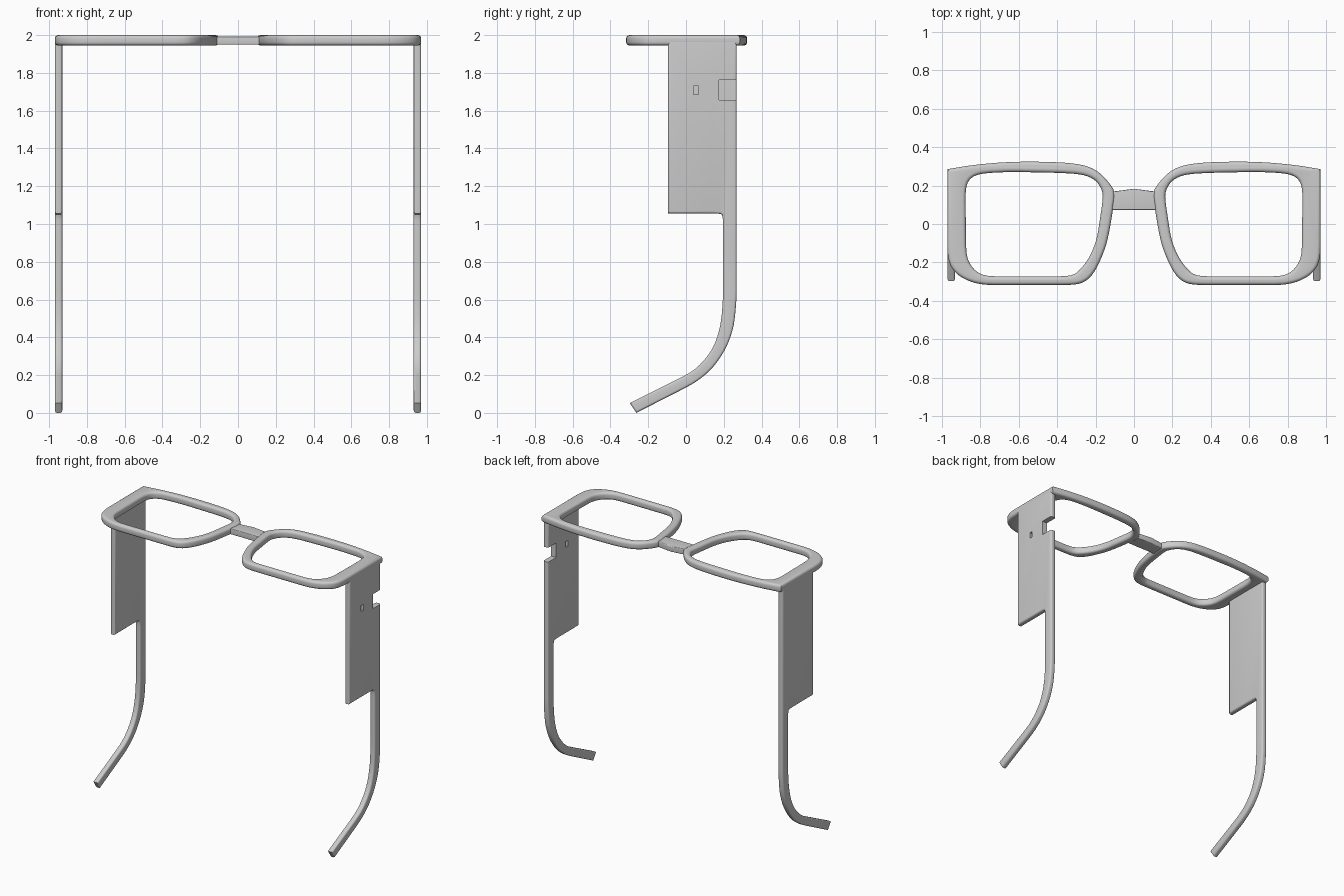
import bpy
import math
from mathutils import Matrix, Vector

cube = bpy.data.objects.get("Cube")
if cube:
    bpy.data.objects.remove(cube, do_unlink=True)

GREY = (0.6, 0.6, 0.6, 1.0)
material = bpy.data.materials.new("plain grey")
material.use_nodes = True
material.diffuse_color = GREY
material.node_tree.nodes["Principled BSDF"].inputs["Base Color"].default_value = GREY


def soften(points, rounds=2):
    """Cut the gentle corners of a closed outline, keeping the sharp ones."""
    pts = [Vector(p) for p in points]
    for _ in range(rounds):
        out = []
        for i, p in enumerate(pts):
            a, b = pts[i - 1] - p, pts[(i + 1) % len(pts)] - p
            if (-a).angle(b) > math.radians(48):
                out.append(p)
            else:
                out += [p + v.normalized() * min(v.length / 4, 0.03) for v in (a, b)]
        pts = out
    return pts


def plate(name, outlines, thickness, bevel, matrix):
    """Filled outline with holes, thickened and given rounded edges."""
    curve = bpy.data.curves.new(name, "CURVE")
    curve.dimensions = "2D"
    curve.fill_mode = "BOTH"
    curve.extrude = thickness / 2 - bevel
    curve.bevel_depth = bevel
    curve.bevel_resolution = 3
    curve.offset = -bevel
    for outline in outlines:
        spline = curve.splines.new("POLY")
        spline.points.add(len(outline) - 1)
        for point, (x, y) in zip(spline.points, outline):
            point.co = (x, y, 0, 1)
        spline.use_cyclic_u = True
    obj = bpy.data.objects.new(name, curve)
    bpy.context.collection.objects.link(obj)
    bpy.ops.object.select_all(action="DESELECT")
    obj.select_set(True)
    bpy.context.view_layer.objects.active = obj
    bpy.ops.object.convert(target="MESH")
    obj = bpy.context.object
    bpy.ops.object.mode_set(mode="EDIT")
    bpy.ops.mesh.select_all(action="SELECT")
    bpy.ops.mesh.remove_doubles(threshold=0.0002)
    bpy.ops.mesh.normals_make_consistent(inside=False)
    bpy.ops.object.mode_set(mode="OBJECT")
    obj.data.transform(matrix)
    obj.data.materials.clear()
    obj.data.materials.append(material)
    bpy.ops.object.shade_smooth_by_angle(angle=math.radians(35))
    return obj


def cut_box(obj, center, size):
    """Cut a box-shaped opening right through a part."""
    bpy.ops.mesh.primitive_cube_add(size=1, location=center)
    cutter = bpy.context.object
    cutter.scale = size
    cutter.hide_render = True
    mod = obj.modifiers.new("opening", "BOOLEAN")
    mod.operation = "DIFFERENCE"
    mod.solver = "EXACT"
    mod.object = cutter
    bpy.context.view_layer.objects.active = obj
    bpy.ops.object.modifier_apply(modifier=mod.name)
    bpy.data.objects.remove(cutter, do_unlink=True)


# Outlines of one rim, seen from above
rim_outer = [(.97, .285), (.85, .305), (.7, .32), (.55, .325), (.36, .32), (.25, .305),
             (.18, .27), (.125, .21), (.097, .165), (.11, .07), (.13, -.05), (.15, -.13),
             (.2, -.245), (.25, -.3), (.31, -.317), (.79, -.317), (.88, -.29),
             (.945, -.24), (.97, -.17)]
rim_inner = [(.876, .18), (.857, .235), (.8, .263), (.645, .271), (.385, .266),
             (.265, .258), (.2, .23), (.167, .18), (.16, .14), (.177, .025), (.193, -.08),
             (.23, -.172), (.28, -.24), (.328, -.272), (.776, -.272), (.835, -.237),
             (.872, -.17)]

# Side outline of one temple: wide panel, slim arm and bent ear tip
temple_side = [(-.095, 1.983), (-.095, 1.056), (.175, 1.056), (.19, 1.05), (.196, 1.03),
               (.196, .6), (.185, .47), (.153, .36), (.1, .28), (.03, .215), (-.297, .052),
               (-.263, 0), (.047, .158), (.137, .23), (.21, .335), (.253, .45),
               (.268, .6), (.268, 1.983)]
side_to_world = Matrix(((0, 0, 1, 0), (1, 0, 0, 0), (0, 1, 0, 0), (0, 0, 0, 1)))

temples = {}
for label, side in (("left", 1), ("right", -1)):
    loops = [[(side * p.x, p.y) for p in soften(loop)] for loop in (rim_outer, rim_inner)]
    plate(label + "_rim", loops, .055, .018, Matrix.Translation((0, 0, 1.9725)))
    temples[label] = plate(label + "_temple", [soften(temple_side)], .04, .012,
                           Matrix.Translation((side * .95, 0, 0)) @ side_to_world)

# Notch and small slot in the left temple only
cut_box(temples["left"], (.95, .274, 1.709), (.2, .2, .106))
cut_box(temples["left"], (.95, .052, 1.708), (.2, .026, .044))

# Nose bridge
plate("bridge", [[(-.115, .168), (0, .183), (.115, .168), (.125, .072), (-.125, .072)]],
      .042, .006, Matrix.Translation((0, 0, 1.971)))
